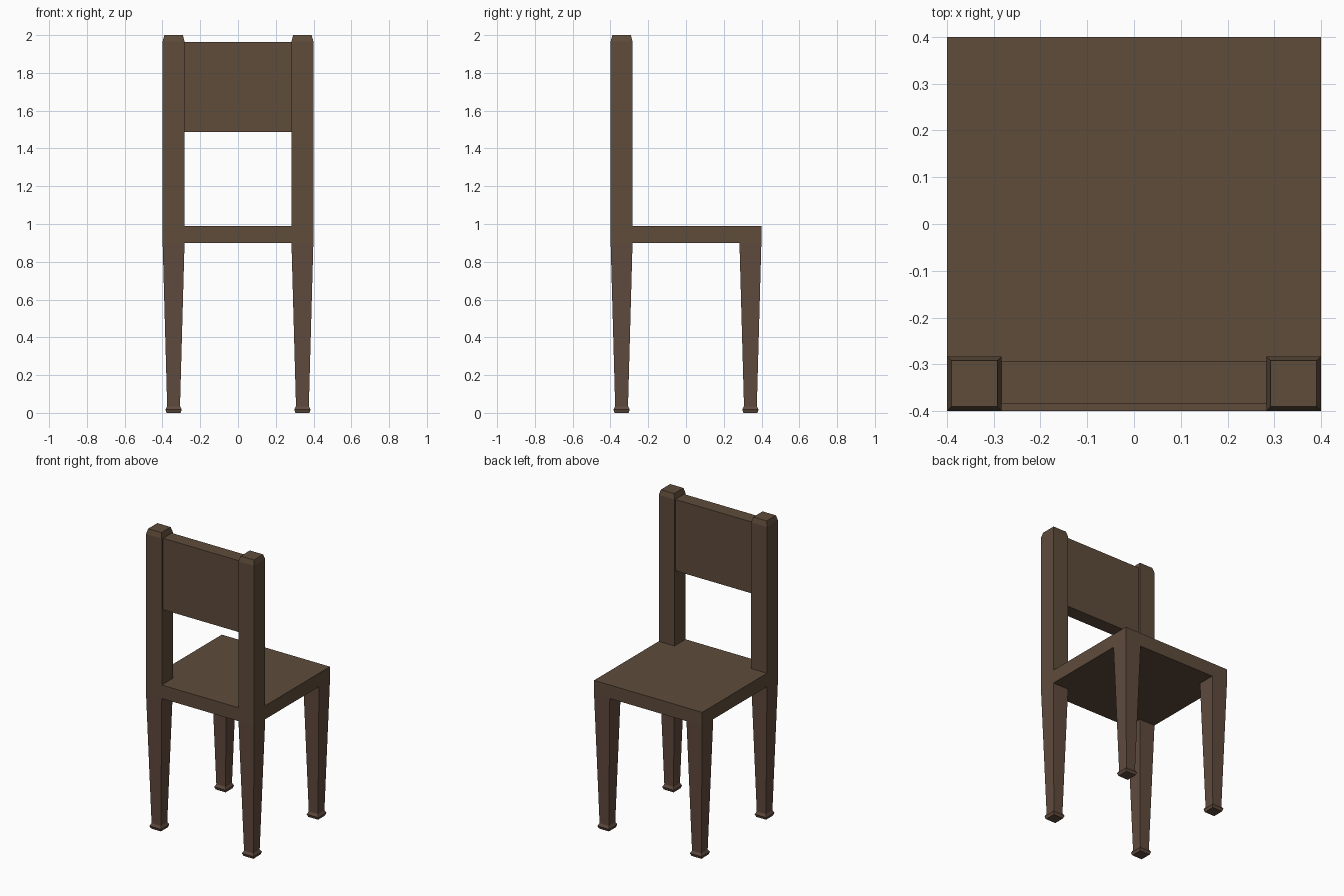
import bpy
import bmesh

default = bpy.data.objects.get("Cube")
if default:
    bpy.data.objects.remove(default, do_unlink=True)


def make_material(name, color):
    mat = bpy.data.materials.new(name)
    mat.use_nodes = True
    mat.diffuse_color = color
    mat.node_tree.nodes["Principled BSDF"].inputs["Base Color"].default_value = color
    return mat


wood = make_material("brown wood", (0.112, 0.072, 0.044, 1))
leg_wood = make_material("reddish brown wood", (0.117, 0.070, 0.047, 1))


def square_column(name, center, rings, mat):
    """Stack square sections given as (z, half x, half y) and cap both ends."""
    bm = bmesh.new()
    loops = []
    for z, hx, hy in rings:
        loops.append([bm.verts.new((sx * hx, sy * hy, z))
                      for sx, sy in ((-1, -1), (1, -1), (1, 1), (-1, 1))])
    for low, high in zip(loops, loops[1:]):
        for i in range(4):
            j = (i + 1) % 4
            bm.faces.new((low[i], low[j], high[j], high[i]))
    bm.faces.new(loops[0][::-1])
    bm.faces.new(loops[-1])
    mesh = bpy.data.meshes.new(name)
    bm.to_mesh(mesh)
    bm.free()
    mesh.materials.append(mat)
    obj = bpy.data.objects.new(name, mesh)
    obj.location = (center[0], center[1], 0)
    bpy.context.collection.objects.link(obj)
    return obj


HALF = 0.399
POST = 0.058
CORNER = HALF - POST
SEAT_LOW, SEAT_TOP = 0.9, 0.99

# Seat slab
square_column("seat", (0, 0), [(SEAT_LOW, HALF, HALF), (SEAT_TOP, HALF, HALF)], wood)

# Tapered legs with flared feet
leg_profile = [(0, 0.037), (0.018, 0.043), (0.035, 0.034), (SEAT_LOW, POST)]
for side, sx in (("left", 1), ("right", -1)):
    for end, sy in (("front", -1), ("back", 1)):
        square_column(f"{end}_{side}_leg", (sx * CORNER, sy * CORNER),
                      [(z, h, h) for z, h in leg_profile], leg_wood)

    # Backrest posts with chamfered tops
    post_profile = [(SEAT_TOP, POST), (1.966, POST), (2.0, POST - 0.009)]
    square_column(f"{side}_post", (sx * CORNER, -CORNER),
                  [(z, h, h) for z, h in post_profile], wood)

# Backrest panel between the posts
panel_half = CORNER - POST
square_column("backrest_panel", (0, -0.339),
              [(1.487, panel_half, 0.046), (1.963, panel_half, 0.046)], wood)
